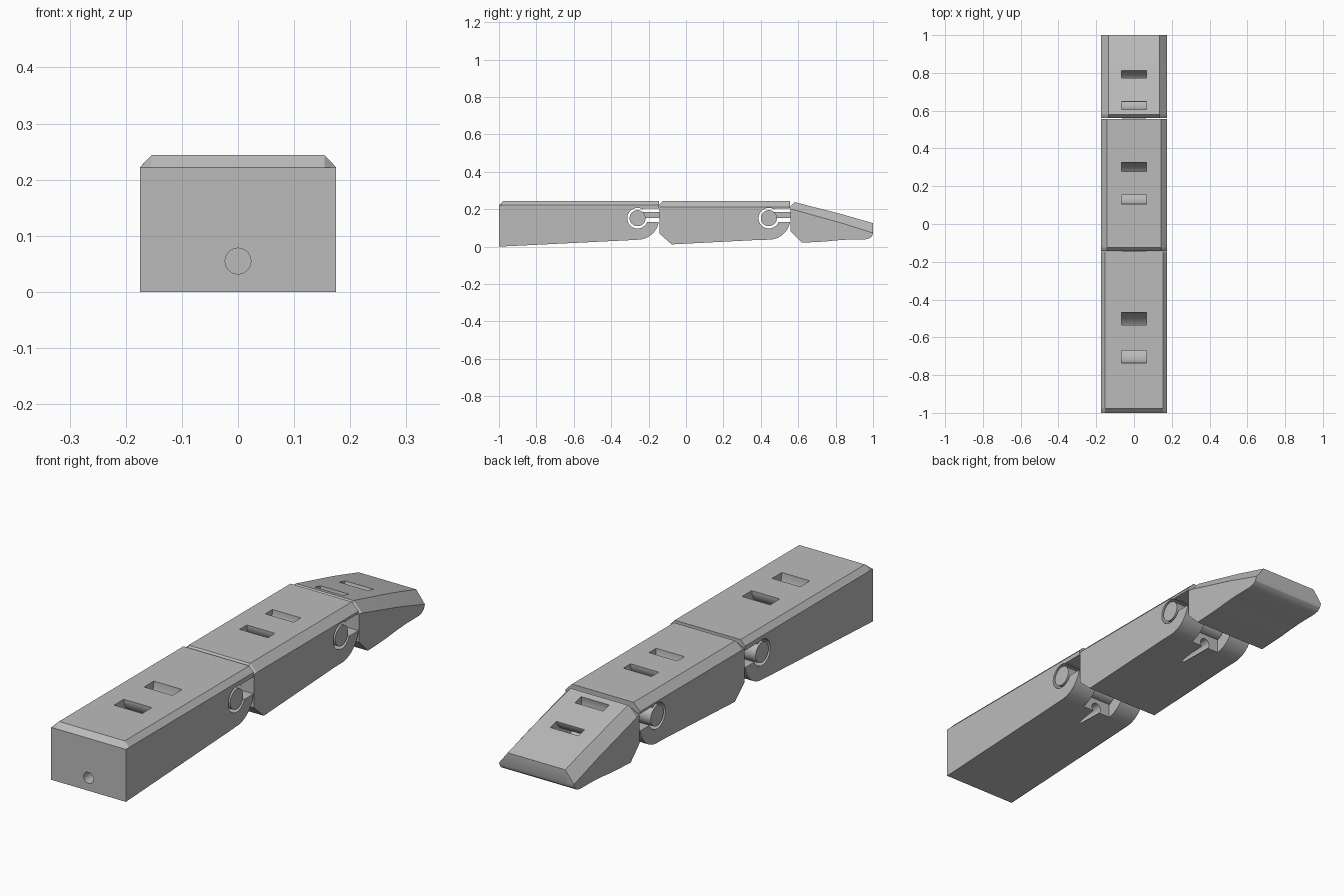
import bpy, bmesh, math

default = bpy.data.objects.get("Cube")
if default:
    bpy.data.objects.remove(default, do_unlink=True)

grey = bpy.data.materials.new("plain grey")
grey.use_nodes = True
colour = (0.5, 0.5, 0.5, 1)
grey.diffuse_color = colour
grey.node_tree.nodes["Principled BSDF"].inputs["Base Color"].default_value = colour

HALF = 0.175       # half of the width
PIN_Z = 0.152      # height of the hinge axis
KNUCKLE = 0.115    # radius of the rounded lower end


def make_object(name, bm):
    bmesh.ops.recalc_face_normals(bm, faces=bm.faces[:])
    mesh = bpy.data.meshes.new(name)
    bm.to_mesh(mesh)
    bm.free()
    mesh.materials.append(grey)
    obj = bpy.data.objects.new(name, mesh)
    bpy.context.collection.objects.link(obj)
    return obj


def loft(name, sections):
    """Solid through (x, [(y, z), ...]) sections of equal length."""
    bm = bmesh.new()
    rings = [[bm.verts.new((x, y, z)) for y, z in pts] for x, pts in sections]
    count = len(rings[0])
    for a, b in zip(rings, rings[1:]):
        for i in range(count):
            j = (i + 1) % count
            bm.faces.new((a[i], a[j], b[j], b[i]))
    bm.faces.new(rings[0])
    bm.faces.new(rings[-1])
    return make_object(name, bm)


def circle(y, z, r, n=48):
    steps = [2 * math.pi * i / n for i in range(n)]
    return [(y + r * math.cos(a), z + r * math.sin(a)) for a in steps]


def prism(name, half, pts):
    return loft(name, [(-half, pts), (half, pts)])


def box(name, half, y0, y1, z0, z1):
    return prism(name, half, [(y0, z0), (y1, z0), (y1, z1), (y0, z1)])


def cord_hole(y0, y1):
    bm = bmesh.new()
    rings = [[bm.verts.new((x, y, z)) for x, z in circle(0, 0.055, 0.023, 32)]
             for y in (y0, y1)]
    for i in range(32):
        j = (i + 1) % 32
        bm.faces.new((rings[0][i], rings[0][j], rings[1][j], rings[1][i]))
    for ring in rings:
        bm.faces.new(ring)
    return make_object("cord_cutter", bm)


def strap_tunnel(y, z, inner, outer):
    """Curved tunnel that opens as two windows in the top."""
    bm = bmesh.new()
    loops = [[bm.verts.new((x, *p)) for p in circle(y, z, r, 64)]
             for x, r in ((-0.066, inner), (-0.066, outer),
                          (0.066, outer), (0.066, inner))]
    for k in range(4):
        a, b = loops[k], loops[(k + 1) % 4]
        for i in range(64):
            j = (i + 1) % 64
            bm.faces.new((a[i], a[j], b[j], b[i]))
    return make_object("strap_cutter", bm)


def cut(obj, cutters):
    for c in cutters:
        mod = obj.modifiers.new("cut", "BOOLEAN")
        mod.operation, mod.solver, mod.object = "DIFFERENCE", "EXACT", c
    graph = bpy.context.evaluated_depsgraph_get()
    graph.update()
    mesh = bpy.data.meshes.new_from_object(obj.evaluated_get(graph))
    obj.modifiers.clear()
    obj.data = mesh
    for c in cutters:
        bpy.data.objects.remove(c, do_unlink=True)


def smooth(obj):
    bpy.ops.object.select_all(action="DESELECT")
    obj.select_set(True)
    bpy.context.view_layer.objects.active = obj
    bpy.ops.object.shade_smooth_by_angle(angle=math.radians(25))


def segment(name, top, bottom, low_top, inset):
    """Body with chamfered upper side edges; low_top is the top at the sides."""
    inner, outer = top + bottom, low_top + bottom
    x = HALF - inset
    return loft(name, [(-HALF, outer), (-x, inner), (x, inner), (HALF, outer)])


def rounded_end(pin_y):
    angles = [math.radians(-8 - 82 * i / 16) for i in range(17)]
    return [(pin_y + KNUCKLE * math.cos(a), PIN_Z + KNUCKLE * math.sin(a))
            for a in angles]


def hinge_cutters(pin_y):
    return [prism("bore_cutter", 0.3, circle(pin_y, PIN_Z, 0.055)),
            box("slot_cutter", 0.3, pin_y + 0.03, pin_y + 0.2, 0.131, 0.203),
            box("notch_cutter", 0.07, pin_y + 0.015, pin_y + 0.2, -0.1, 0.2)]


def hinge(name, pin_y):
    smooth(prism(name + "_pin", HALF, circle(pin_y, PIN_Z, 0.043)))
    box(name + "_tab", 0.06, pin_y, pin_y + 0.13, 0.152, 0.184)


PIN_A, PIN_B = -0.259, 0.443

# Base segment
end = PIN_A + KNUCKLE - 0.001
base = segment("base_segment",
               [(-1, 0.222), (-0.978, 0.244), (end, 0.244)],
               rounded_end(PIN_A) + [(-0.31, 0.034), (-1, 0)],
               [(-1, 0.2219), (-0.978, 0.222), (end, 0.222)], 0.021)
cut(base, hinge_cutters(PIN_A) + [cord_hole(-1.1, PIN_A + 0.1),
                                  strap_tunnel(-0.602, 0.244, 0.068, 0.133)])
smooth(base)
hinge("base_hinge", PIN_A)

# Middle segment
start, end = -0.142, PIN_B + KNUCKLE - 0.001
middle = segment("middle_segment",
                 [(start, 0.226), (-0.125, 0.244), (end, 0.244)],
                 rounded_end(PIN_B) + [(0.39, 0.036), (-0.077, 0.012), (start, 0.07)],
                 [(start, 0.212), (-0.125, 0.213), (end, 0.213)], 0.031)
cut(middle, hinge_cutters(PIN_B) + [cord_hole(-0.3, PIN_B + 0.1),
                                    strap_tunnel(0.215, 0.244, 0.062, 0.11)])
smooth(middle)
hinge("tip_hinge", PIN_B)

# Tip segment with a tapering top
start = 0.56
tip = segment("tip_segment",
              [(start, 0.216), (0.58, 0.238), (0.835, 0.173), (1, 0.125)],
              [(1, 0.07), (0.994, 0.055), (0.98, 0.044), (0.96, 0.039),
               (0.87, 0.038), (0.81, 0.034), (0.74, 0.027), (0.62, 0.021),
               (start, 0.08)],
              [(start, 0.2), (0.58, 0.196), (0.835, 0.125), (1, 0.073)], 0.04)
cut(tip, [cord_hole(0.4, 0.74), strap_tunnel(0.71, 0.205, 0.064, 0.106)])
smooth(tip)
